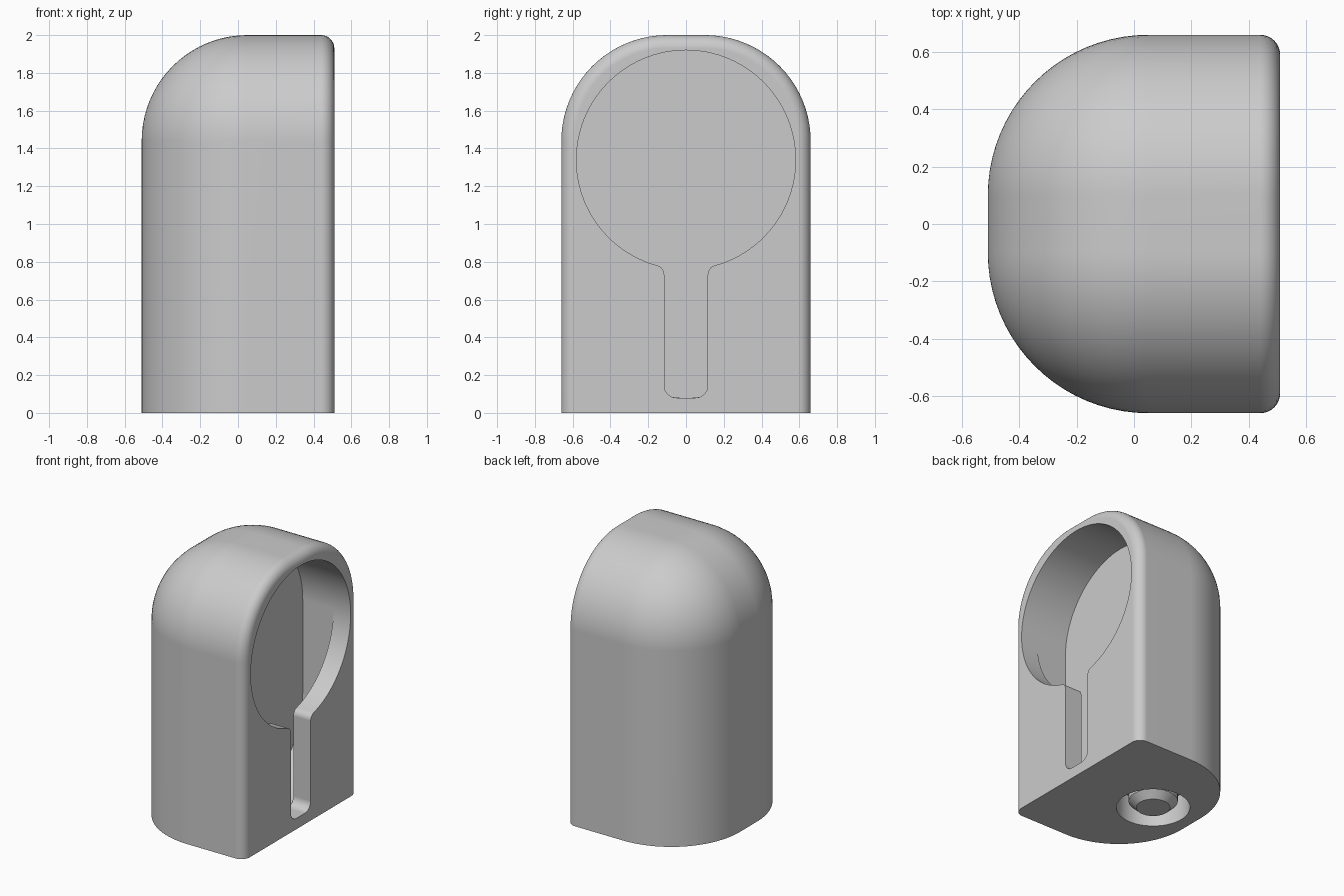
import bpy, bmesh
from math import sin, cos, pi, sqrt, atan2, radians

cube = bpy.data.objects.get("Cube")
if cube:
    bpy.data.objects.remove(cube, do_unlink=True)

grey = bpy.data.materials.new("plain grey")
grey.use_nodes = True
colour = (0.6, 0.6, 0.6, 1)
grey.diffuse_color = colour
grey.node_tree.nodes["Principled BSDF"].inputs["Base Color"].default_value = colour


def arc(cy, cz, r, start, end, n):
    """Points on an arc in the y-z plane, angles in radians."""
    return [(cy + r * cos(start + (end - start) * i / n),
             cz + r * sin(start + (end - start) * i / n)) for i in range(n + 1)]


def make_object(name, bm):
    bmesh.ops.recalc_face_normals(bm, faces=bm.faces)
    mesh = bpy.data.meshes.new(name)
    bm.to_mesh(mesh)
    bm.free()
    mesh.materials.append(grey)
    obj = bpy.data.objects.new(name, mesh)
    bpy.context.collection.objects.link(obj)
    return obj


def loft(bm, rings, closed):
    """Join rings of equal length with quads and cap both ends."""
    loops = [[bm.verts.new(p) for p in ring] for ring in rings]
    n = len(loops[0])
    for a, b in zip(loops, loops[1:]):
        for i in range(n if closed else n - 1):
            j = (i + 1) % n
            bm.faces.new((a[i], a[j], b[j], b[i]))
    bm.faces.new(loops[0])
    bm.faces.new(loops[-1])
    return loops


def prism(name, outline, x0, x1):
    bm = bmesh.new()
    loft(bm, [[(x, y, z) for y, z in outline] for x in (x0, x1)], True)
    return make_object(name, bm)


def lathe(name, profile, x, n=64):
    """Turn a radius-height profile around a vertical axis at x."""
    bm = bmesh.new()
    loft(bm, [[(x + r * cos(2 * pi * i / n), r * sin(2 * pi * i / n), z)
               for i in range(n)] for r, z in profile], True)
    return make_object(name, bm)


def cut(target, cutter):
    mod = target.modifiers.new("cut", "BOOLEAN")
    mod.operation = "DIFFERENCE"
    mod.solver = "EXACT"
    mod.object = cutter
    bpy.context.view_layer.objects.active = target
    bpy.ops.object.modifier_apply(modifier=mod.name)
    bpy.data.objects.remove(cutter, do_unlink=True)


def smooth(obj):
    bpy.ops.object.select_all(action="DESELECT")
    obj.select_set(True)
    bpy.context.view_layer.objects.active = obj
    bpy.ops.object.shade_smooth_by_angle(angle=radians(30))
    mod = obj.modifiers.new("even shading", "WEIGHTED_NORMAL")
    mod.keep_sharp = True


# Body: arched sections with a large round at the back and a small one in front
BIG, SMALL, HALF, SHOULDER, END = 0.56, 0.07, 0.1, 1.44, 0.51


def body_ring(x, r):
    yz = [(HALF + r, 0)] + arc(HALF, SHOULDER, r, 0, pi / 2, 20)
    yz += arc(-HALF, SHOULDER, r, pi / 2, pi, 20) + [(-HALF - r, 0)]
    return [(x, y, z) for y, z in yz]


rings = []
for i in range(21):
    a = pi / 2 * (1 - i / 20)
    rings.append(body_ring(BIG - END - BIG * sin(a), max(BIG * cos(a), 0.002)))
for i in range(9):
    a = pi / 2 * i / 8
    rings.append(body_ring(END - SMALL + SMALL * sin(a), BIG - SMALL + SMALL * cos(a)))
bm = bmesh.new()
loops = loft(bm, rings, False)
bm.faces.new([l[0] for l in loops] + [l[-1] for l in reversed(loops)])
body = make_object("body", bm)

# Inner cavity: tall slot with round ends
R, TOP, LOW = 0.58, 1.34, 0.66
stadium = arc(0, TOP, R + 0.001, 0, pi, 48) + arc(0, LOW, R + 0.001, pi, 2 * pi, 48)
cut(body, prism("cavity_cutter", stadium, 0.12, 0.37))

# Keyhole opening through the front plate
SLOT, FOOT, CORNER, FILLET = 0.115, 0.08, 0.065, 0.05
fy = SLOT + FILLET
drop = sqrt((R + FILLET) ** 2 - fy ** 2)
lean = atan2(drop, fy)
half = arc(0, TOP, R, pi / 2, -lean, 48)
half += arc(fy, TOP - drop, FILLET, pi - lean, pi, 8)
half += arc(SLOT - CORNER, FOOT + CORNER, CORNER, 0, -pi / 2, 8)
keyhole = half + [(-y, z) for y, z in reversed(half[1:])]
cut(body, prism("keyhole_cutter", keyhole, 0.365, 0.6))

# Round socket in the base with a chamfered pin inside
SOCKET_X, DEPTH = -0.17, 0.2
cut(body, lathe("socket_cutter", [(0.25, -0.1), (0.25, DEPTH)], SOCKET_X))
pin = lathe("socket_pin", [(0.115, 0), (0.167, 0.05), (0.167, DEPTH + 0.01)], SOCKET_X)

for obj in (body, pin):
    smooth(obj)
